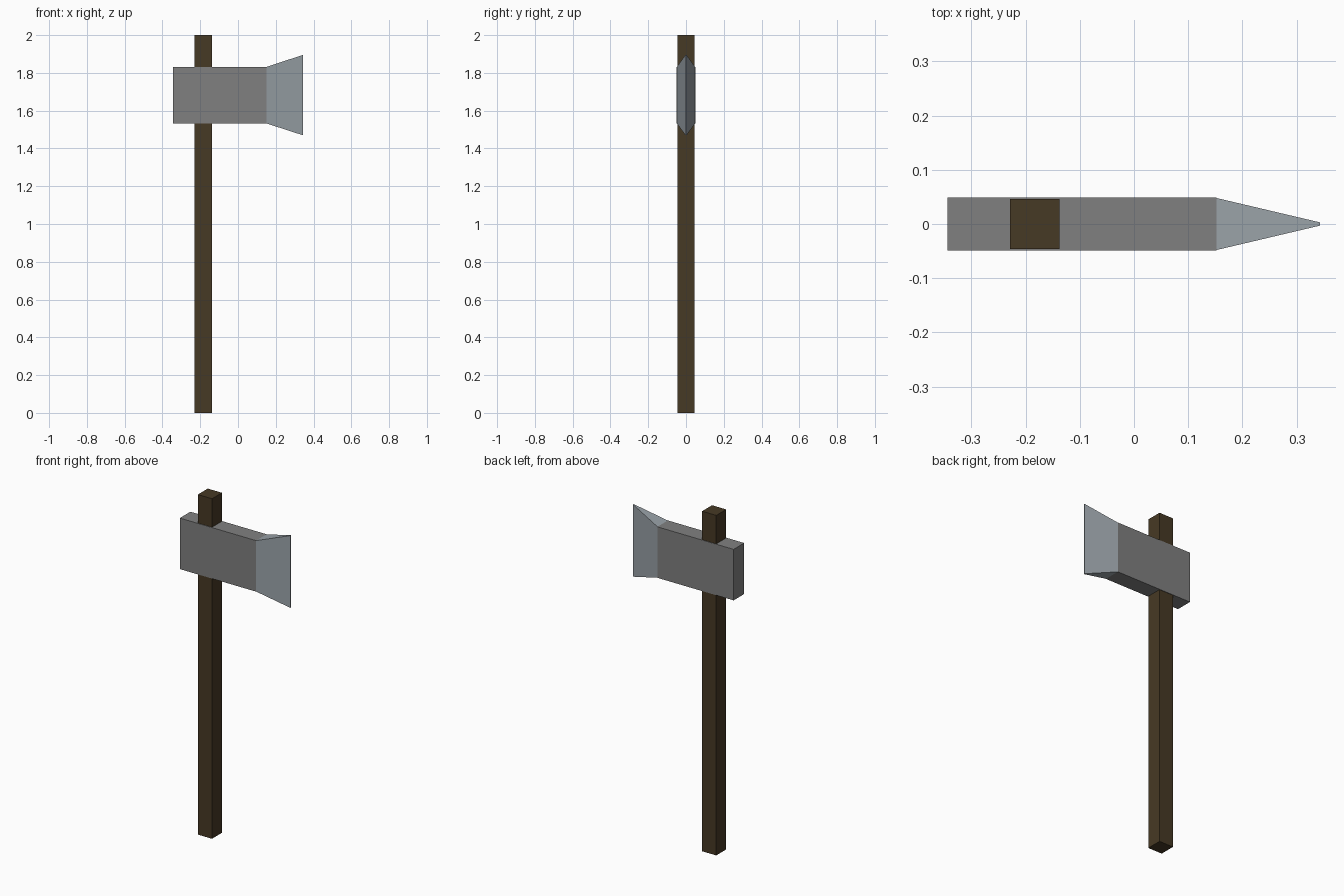
import bpy
import bmesh

cube = bpy.data.objects.get("Cube")
if cube:
    bpy.data.objects.remove(cube, do_unlink=True)


def material(name, color):
    mat = bpy.data.materials.new(name)
    mat.diffuse_color = color
    mat.use_nodes = True
    bsdf = next(n for n in mat.node_tree.nodes if n.type == 'BSDF_PRINCIPLED')
    bsdf.inputs["Base Color"].default_value = color
    bsdf.inputs["Roughness"].default_value = 0.7
    return mat


def section(bm, x, half_y, z_low, z_high):
    """Rectangular cross-section facing along x."""
    return [bm.verts.new((x, y, z)) for y, z in (
        (-half_y, z_low), (half_y, z_low), (half_y, z_high), (-half_y, z_high))]


def loft(name, start, end, mat):
    """Closed solid between two rectangular sections."""
    bm = bmesh.new()
    a, b = section(bm, *start), section(bm, *end)
    bm.faces.new(a[::-1])
    bm.faces.new(b)
    for i in range(4):
        j = (i + 1) % 4
        bm.faces.new((a[i], a[j], b[j], b[i]))
    bmesh.ops.recalc_face_normals(bm, faces=bm.faces)
    mesh = bpy.data.meshes.new(name)
    bm.to_mesh(mesh)
    bm.free()
    mesh.materials.append(mat)
    obj = bpy.data.objects.new(name, mesh)
    bpy.context.scene.collection.objects.link(obj)
    return obj


wood = material("dark wood", (0.062, 0.041, 0.018, 1))
iron = material("grey iron", (0.216, 0.216, 0.216, 1))
steel = material("pale steel", (0.32, 0.36, 0.39, 1))

# Square shaft through the head
loft("handle", (-0.229, 0.046, 0, 2), (-0.137, 0.046, 0, 2), wood)

# Rectangular head block and flared wedge
loft("axe_head", (-0.344, 0.049, 1.532, 1.832), (0.152, 0.049, 1.532, 1.832), iron)
loft("blade", (0.152, 0.048, 1.532, 1.832), (0.343, 0.003, 1.47, 1.895), steel)
